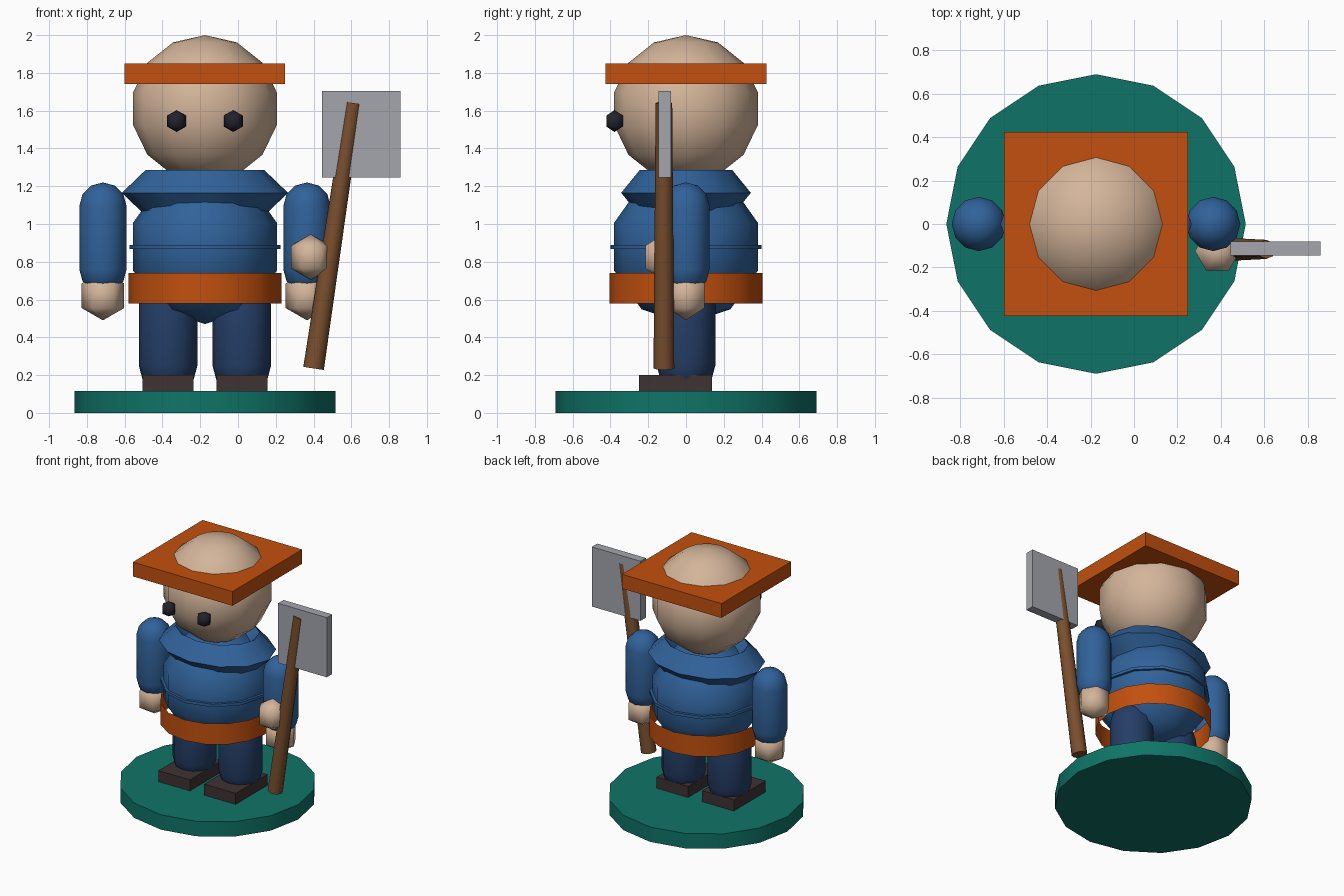
import bpy
from math import sin, cos, pi, atan2, hypot, radians

cube = bpy.data.objects.get("Cube")
if cube:
    bpy.data.objects.remove(cube, do_unlink=True)

CX = -0.175  # centre line of the figure


def material(name, *srgb):
    """Flat material from 0-255 display values."""
    lin = [((c / 255 + 0.055) / 1.055) ** 2.4 for c in srgb] + [1.0]
    m = bpy.data.materials.new(name)
    m.use_nodes = True
    m.diffuse_color = lin
    m.node_tree.nodes["Principled BSDF"].inputs["Base Color"].default_value = lin
    return m


skin = material("skin", 212, 181, 154)
orange = material("orange", 194, 80, 14)
blue = material("jacket blue", 48, 98, 154)
navy = material("trouser navy", 36, 62, 102)
teal = material("base teal", 15, 116, 103)
brown = material("shoe brown", 62, 50, 50)
wood = material("wood", 122, 79, 46)
grey = material("metal grey", 164, 166, 174)
black = material("eye black", 34, 34, 46)


def add_object(name, verts, faces, mat, loc, angle=40):
    mesh = bpy.data.meshes.new(name)
    mesh.from_pydata(verts, [], faces)
    mesh.materials.append(mat)
    for p in mesh.polygons:
        p.use_smooth = True
    mesh.set_sharp_from_angle(angle=radians(angle))
    ob = bpy.data.objects.new(name, mesh)
    ob.location = loc
    bpy.context.collection.objects.link(ob)
    return ob


def lathe(name, profile, segs, mat, loc, closed=False, caps=True, angle=40):
    """Revolve (radius, z) points, listed bottom to top, around z."""
    verts, rings, faces = [], [], []
    for r, z in profile:
        start = len(verts)
        n = segs if r > 1e-5 else 1
        verts += [(r * cos(2 * pi * k / segs), r * sin(2 * pi * k / segs), z) for k in range(n)]
        rings.append([start + k % n for k in range(segs)])
    pairs = list(zip(rings, rings[1:])) + ([(rings[-1], rings[0])] if closed else [])
    for a, b in pairs:
        for k in range(segs):
            j = (k + 1) % segs
            faces.append(list(dict.fromkeys([a[k], a[j], b[j], b[k]])))
    if caps and not closed:
        if profile[0][0] > 0:
            faces.append(rings[0][::-1])
        if profile[-1][0] > 0:
            faces.append(rings[-1])
    return add_object(name, verts, faces, mat, loc, angle)


def ball(name, radius, segs, rings, mat, loc, height=None, angle=40):
    h = height or radius
    pts = [(radius * sin(pi * i / rings) if 0 < i < rings else 0, -h * cos(pi * i / rings))
           for i in range(rings + 1)]
    return lathe(name, pts, segs, mat, loc, angle=angle)


def capsule(name, radius, low, high, mat, x):
    steps = [pi / 6 * i for i in range(4)]
    bottom = [(radius * sin(t) if t else 0, low - radius * cos(t)) for t in steps]
    top = [(r, low + high - z) for r, z in reversed(bottom)]
    return lathe(name, bottom + top, 12, mat, (x, 0, 0))


def box(name, lo, hi, mat):
    verts = [(x, y, z) for x in (lo[0], hi[0]) for y in (lo[1], hi[1]) for z in (lo[2], hi[2])]
    faces = [(0, 1, 3, 2), (4, 6, 7, 5), (0, 4, 5, 1), (2, 3, 7, 6), (0, 2, 6, 4), (1, 5, 7, 3)]
    return add_object(name, verts, faces, mat, (0, 0, 0))


# Round stand
lathe("stand", [(0.69, 0), (0.69, 0.115)], 16, teal, (CX, 0, 0))

# Torso, waist seam, belt and collar
ball("torso", 0.4, 12, 5, blue, (CX, 0, 0.88), height=0.41, angle=50)
lathe("torso_seam", [(0.4, 0.867), (0.4, 0.889)], 12, blue, (CX, 0, 0))
lathe("belt", [(0.405, 0.58), (0.405, 0.74)], 16, orange, (CX, 0, 0), caps=False)
collar = lathe("collar", [(0.44, 0), (0.315, 0.12), (0.19, 0), (0.315, -0.12)], 12, blue,
               (CX, 0, 1.165), closed=True)
collar.scale.y = 0.78

# Head and square hat brim
ball("head", 0.39, 12, 7, skin, (CX, 0, 1.61))
box("hat_brim", (CX - 0.425, -0.425, 1.74), (CX + 0.425, 0.425, 1.85), orange)

# Paired parts
for side, s in (("right", -1), ("left", 1)):
    ball(side + "_eye", 0.058, 6, 3, black, (CX + s * 0.15, -0.378, 1.545), angle=70)
    capsule(side + "_arm", 0.125, 0.76, 1.095, blue, CX + s * 0.54)
    ball(side + "_hand", 0.13, 6, 3, skin, (CX + s * 0.54, 0, 0.62), angle=70)
    capsule(side + "_leg", 0.155, 0.25, 0.57, navy, CX + s * 0.195)
    x = CX + s * 0.195
    box(side + "_shoe", (x - 0.135, -0.25, 0.11), (x + 0.135, 0.138, 0.2), brown)

# Shovel with the gripping hand
ball("grip_hand", 0.12, 6, 3, skin, (0.385, -0.125, 0.825), angle=70)
dx, dz = 0.21, 1.405
half = hypot(dx, dz) / 2
shaft = lathe("shovel_shaft", [(0.055, -half), (0.044, half)], 8, wood, (0.505, -0.117, 0.938), angle=50)
shaft.rotation_euler.y = atan2(dx, dz)
box("shovel_blade", (0.445, -0.146, 1.245), (0.86, -0.08, 1.705), grey)
